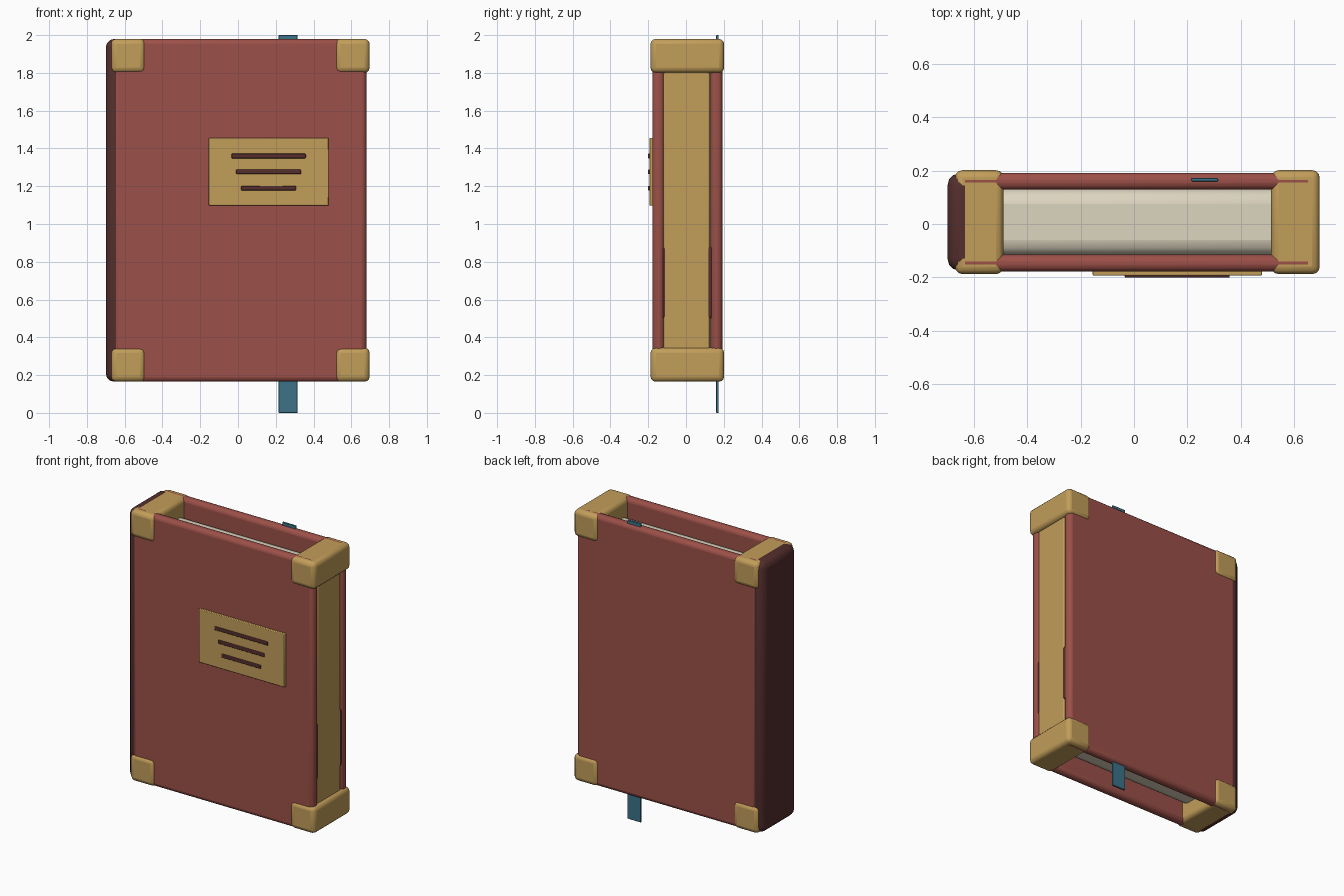
import bpy, bmesh, math

if "Cube" in bpy.data.objects:
    bpy.data.objects.remove(bpy.data.objects["Cube"])


def material(name, rgb):
    m = bpy.data.materials.new(name)
    m.diffuse_color = (*rgb, 1)
    m.use_nodes = True
    m.node_tree.nodes["Principled BSDF"].inputs["Base Color"].default_value = m.diffuse_color
    return m


RED = material("red_cloth", (0.33, 0.08, 0.065))
DARK = material("dark_leather", (0.09, 0.028, 0.026))
GOLD = material("brass", (0.54, 0.34, 0.10))
PAPER = material("paper", (0.72, 0.66, 0.52))
TEAL = material("teal_ribbon", (0.045, 0.17, 0.25))


def block(name, x, y, z, mat, bevel=0.0, segments=3):
    """Box given by (min, max) on each axis, with rounded edges."""
    bm = bmesh.new()
    bmesh.ops.create_cube(bm, size=1)
    for v in bm.verts:
        for i, (lo, hi) in enumerate((x, y, z)):
            v.co[i] = (lo + hi) / 2 + v.co[i] * (hi - lo)
    mesh = bpy.data.meshes.new(name)
    bm.to_mesh(mesh)
    bm.free()
    ob = bpy.data.objects.new(name, mesh)
    bpy.context.collection.objects.link(ob)
    mesh.materials.append(mat)
    if bevel:
        b = ob.modifiers.new("rounding", 'BEVEL')
        b.width, b.segments = bevel, segments
    return ob


BOTTOM, TOP = 0.165, 1.98

# covers and spine
block("front_cover", (-0.66, 0.68), (-0.178, -0.115), (BOTTOM, TOP), RED, 0.026)
block("back_cover", (-0.66, 0.68), (0.129, 0.192), (BOTTOM, TOP), RED, 0.026)
block("spine", (-0.70, -0.59), (-0.175, 0.19), (BOTTOM, TOP), DARK, 0.045)

# page block, gilded fore edge and the strap set into it
block("pages", (-0.62, 0.655), (-0.12, 0.135), (0.275, 1.87), PAPER, 0.06)
block("gilded_fore_edge", (0.61, 0.672), (-0.12, 0.127), (0.22, 1.925), GOLD, 0.01, 2)
block("clasp_strap", (0.63, 0.6715), (-0.136, 0.146), (0.50, 0.88), DARK, 0.012, 2)

# brass corner guards
for side, x in (("left", (-0.672, -0.49)), ("right", (0.515, 0.697))):
    for level, z in (("lower", (BOTTOM, 0.345)), ("upper", (1.80, TOP))):
        block(f"{level}_{side}_corner_guard", x, (-0.188, 0.202), z, GOLD, 0.028)

# title plate with three engraved bars
block("title_plate", (-0.155, 0.48), (-0.194, -0.165), (1.098, 1.455), GOLD, 0.004, 2)
for i, (half, z) in enumerate(((0.197, 1.36), (0.172, 1.276), (0.145, 1.19))):
    block(f"plate_bar_{i + 1}", (0.162 - half, 0.162 + half), (-0.201, -0.185),
          (z - 0.012, z + 0.012), DARK, 0.004, 2)

# bookmark ribbon
block("bookmark_ribbon", (0.215, 0.315), (0.16, 0.173), (0.0, 2.0), TEAL, 0.003, 2)

# smooth shading on the rounded edges
bpy.ops.object.select_all(action='SELECT')
bpy.context.view_layer.objects.active = bpy.context.selected_objects[0]
bpy.ops.object.shade_smooth_by_angle(angle=math.radians(25))
